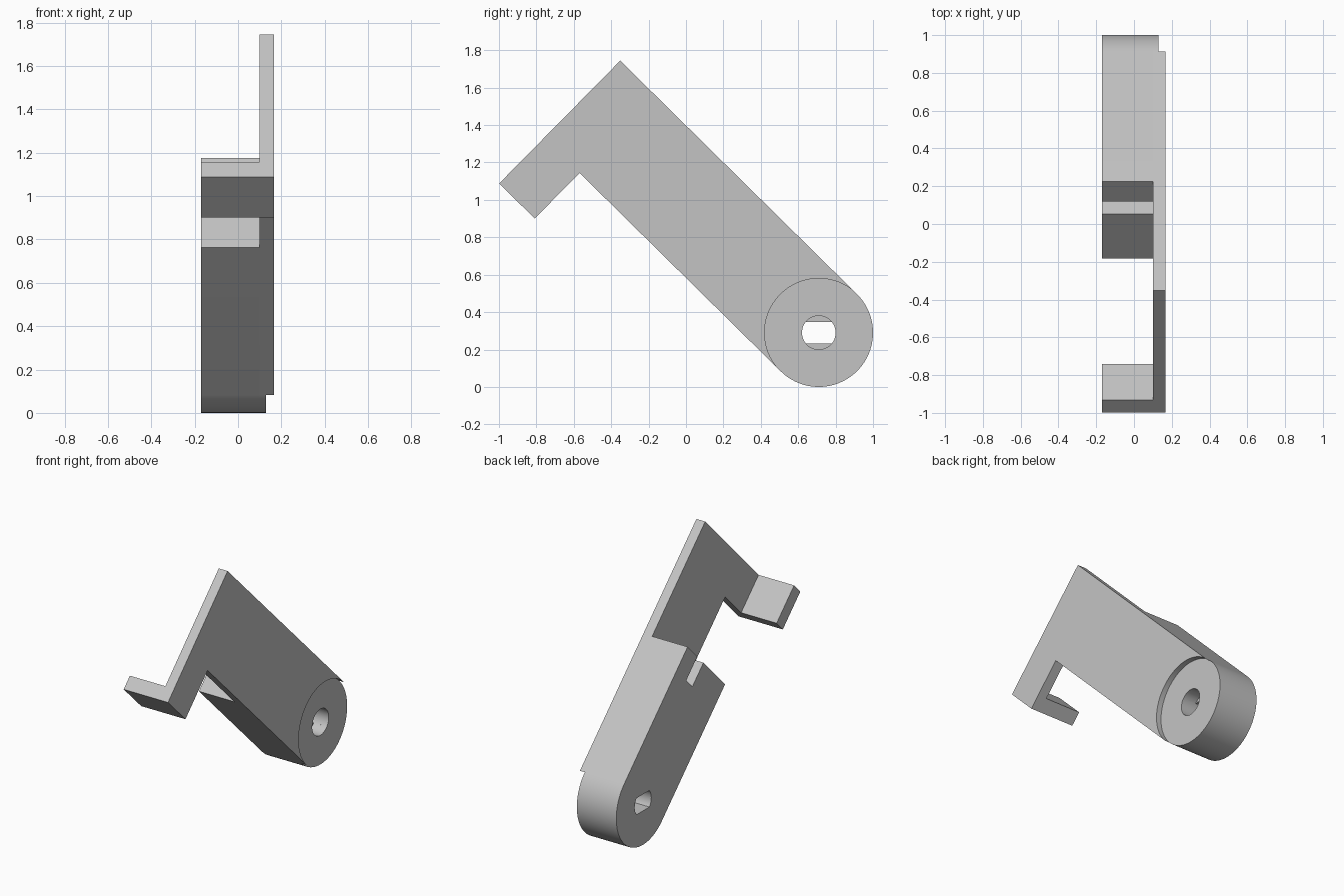
import bpy, bmesh, math
from mathutils import Vector

cube = bpy.data.objects.get("Cube")
if cube:
    bpy.data.objects.remove(cube)

grey = bpy.data.materials.new("plain grey")
grey.use_nodes = True
grey.diffuse_color = (0.55, 0.55, 0.55, 1)
grey.node_tree.nodes["Principled BSDF"].inputs["Base Color"].default_value = (0.55, 0.55, 0.55, 1)

# Pivot centre, boss radius and the tilted axes of the arm (in y, z)
CENTRE = Vector((0.71, 0.29))
R = 0.29
TILT = math.radians(44.6)
ALONG = Vector((math.cos(TILT), -math.sin(TILT)))
ACROSS = Vector((math.sin(TILT), math.cos(TILT)))
RIGHT, INNER, SEAT, LEFT = -0.17, 0.1, 0.13, 0.167
TIP, FOOT, BLOCK = -1.777, -1.51, -0.967


def tilted(points):
    return [CENTRE + ALONG * u + ACROSS * v for u, v in points]


def arc(radius, start, end, steps):
    angles = [math.radians(start + (end - start) * i / steps) for i in range(steps + 1)]
    return [(radius * math.cos(a), radius * math.sin(a)) for a in angles]


def prism(name, outline, x0, x1):
    """Extrude a y-z outline along x."""
    bm = bmesh.new()
    face = bm.faces.new([bm.verts.new((x0, p[0], p[1])) for p in outline])
    moved = bmesh.ops.extrude_face_region(bm, geom=[face])["geom"]
    bmesh.ops.translate(bm, vec=(x1 - x0, 0, 0),
                        verts=[v for v in moved if isinstance(v, bmesh.types.BMVert)])
    bmesh.ops.recalc_face_normals(bm, faces=bm.faces)
    mesh = bpy.data.meshes.new(name)
    bm.to_mesh(mesh)
    bm.free()
    mesh.materials.append(grey)
    obj = bpy.data.objects.new(name, mesh)
    bpy.context.collection.objects.link(obj)
    return obj


def combine(target, other, operation):
    """Apply a boolean and drop the helper."""
    mod = target.modifiers.new(operation, "BOOLEAN")
    mod.operation, mod.solver, mod.object = operation, "EXACT", other
    bpy.context.view_layer.objects.active = target
    bpy.ops.object.modifier_apply(modifier=mod.name)
    bpy.data.objects.remove(other)


# Thick block with a round end and a slot in its flat end
block_outline = arc(R, -90, 90, 48) + [
    (BLOCK, R), (BLOCK, 0.14), (BLOCK + 0.17, 0.14),
    (BLOCK + 0.17, 0.045), (BLOCK, 0.045), (BLOCK, -R)]
lever = prism("lever_arm", tilted(block_outline), RIGHT, INNER)

# Round boss standing a little proud of the block
disc = tilted(arc(R, 0, 360, 96)[:-1])
boss = prism("boss", disc, INNER, SEAT)

# Hooked side plate, hollowed around the boss
plate = prism("side_plate", tilted(
    arc(R, 270, 90, 48) + [(TIP, R), (TIP, -0.632), (FOOT, -0.632), (FOOT, -R)]), INNER, LEFT)

# Lip turned in at the end of the hook
lip = prism("lip", tilted(
    [(TIP, -0.632), (FOOT, -0.632), (FOOT, -0.536), (TIP, -0.536)]), RIGHT, INNER)

# Shaft hole: round at the boss, then two flats the rest of the way through
ring = arc(0.09, 0, 360, 48)[:-1]
round_hole = [CENTRE + Vector(p) for p in ring]
flat_hole = [CENTRE + Vector((y, z)) for y, z in ring if abs(z) < 0.057]
chord = math.sqrt(0.09 ** 2 - 0.057 ** 2)
corners = [CENTRE + Vector((sy * chord, sz * 0.057)) for sy in (1, -1) for sz in (1, -1)]
flat_hole = sorted(flat_hole + corners,
                   key=lambda p: math.atan2(p.y - CENTRE.y, p.x - CENTRE.x))
combine(lever, prism("flat_cutter", flat_hole, RIGHT - 0.1, LEFT), "DIFFERENCE")
combine(boss, prism("boss_cutter", round_hole, 0, LEFT), "DIFFERENCE")
combine(lever, prism("round_cutter", round_hole, 0.03, LEFT), "DIFFERENCE")

# Smooth the round walls, keep the edges sharp
for obj in (lever, boss, plate, lip):
    bpy.ops.object.select_all(action="DESELECT")
    obj.select_set(True)
    bpy.context.view_layer.objects.active = obj
    bpy.ops.object.shade_smooth_by_angle(angle=math.radians(30))
